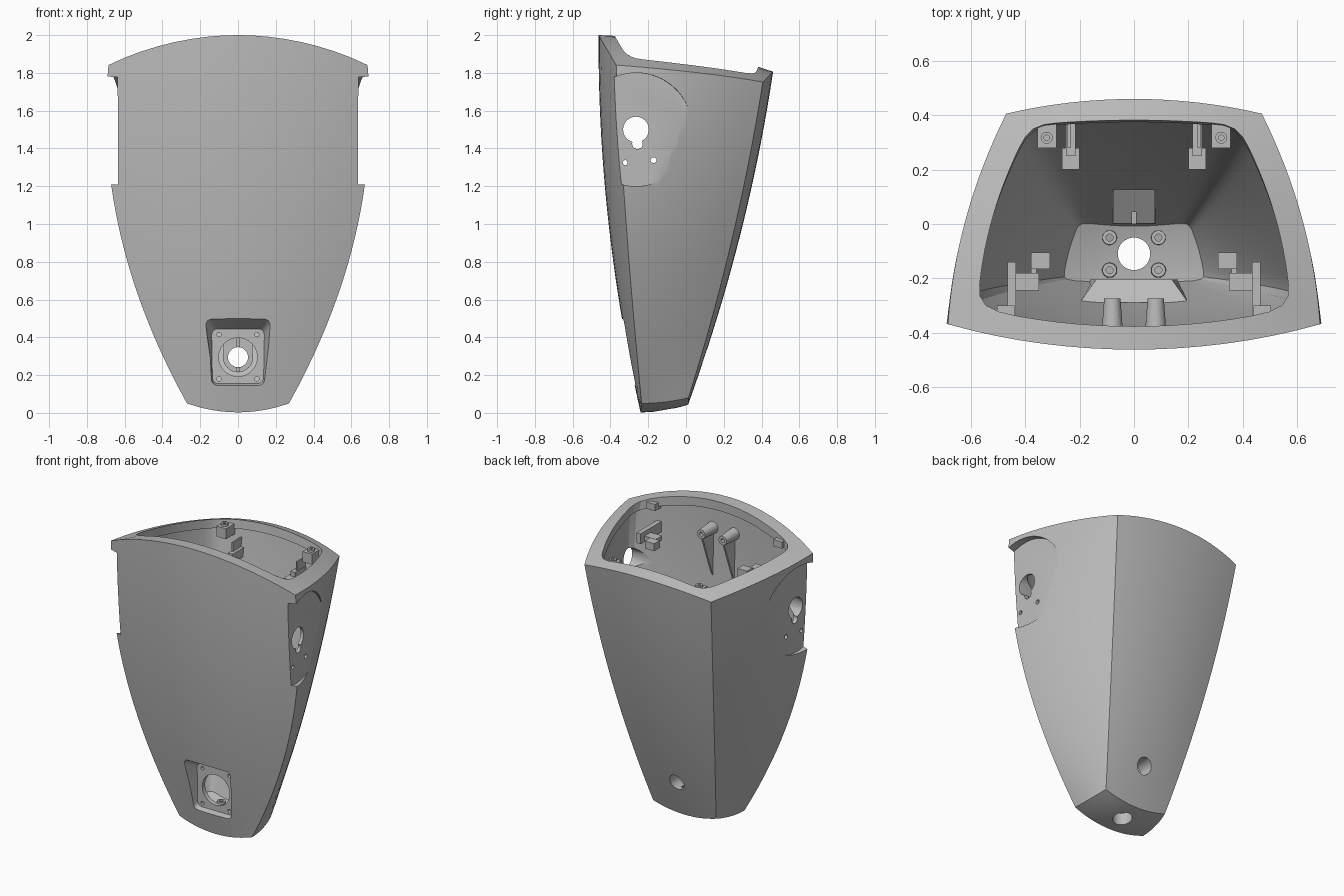
import bpy, bmesh, math
from mathutils import Vector, Matrix

cube = bpy.data.objects.get("Cube")
if cube:
    bpy.data.objects.remove(cube)

grey = bpy.data.materials.new("satin grey")
grey.use_nodes = True
GREY = (0.5, 0.5, 0.5, 1)
grey.diffuse_color = GREY
grey.node_tree.nodes["Principled BSDF"].inputs["Base Color"].default_value = GREY


def finish(name, bm):
    bmesh.ops.recalc_face_normals(bm, faces=bm.faces)
    me = bpy.data.meshes.new(name)
    bm.to_mesh(me)
    bm.free()
    ob = bpy.data.objects.new(name, me)
    bpy.context.collection.objects.link(ob)
    me.materials.append(grey)
    return ob


def box(name, lo, hi):
    bm = bmesh.new()
    size = Vector(hi) - Vector(lo)
    mid = (Vector(hi) + Vector(lo)) / 2
    bmesh.ops.create_cube(bm, size=1, matrix=Matrix.Translation(mid) @ Matrix.Diagonal((*size, 1)))
    return finish(name, bm)


def pair(name, lo, hi):
    box("left_" + name, lo, hi)
    box("right_" + name, (-hi[0], lo[1], lo[2]), (-lo[0], hi[1], hi[2]))


def rod(name, a, b, r, r2=None, n=40):
    a, b = Vector(a), Vector(b)
    turn = (b - a).to_track_quat('Z', 'Y').to_matrix().to_4x4()
    bm = bmesh.new()
    bmesh.ops.create_cone(bm, cap_ends=True, segments=n, radius1=r, radius2=r2 or r,
                          depth=(b - a).length, matrix=Matrix.Translation((a + b) / 2) @ turn)
    return finish(name, bm)


def loft(name, first, second, round_r=0):
    """Solid between two matching outlines, with its long edges rounded."""
    bm = bmesh.new()
    a = [bm.verts.new(p) for p in first]
    b = [bm.verts.new(p) for p in second]
    bm.faces.new(a)
    bm.faces.new(b)
    n = len(a)
    for i in range(n):
        bm.faces.new((a[i], a[(i + 1) % n], b[(i + 1) % n], b[i]))
    if round_r:
        long_edges = [e for e in bm.edges if (e.verts[0] in a) != (e.verts[1] in a)]
        bmesh.ops.bevel(bm, geom=long_edges, offset=round_r, segments=5, profile=0.5, affect='EDGES')
    return finish(name, bm)


def combine(target, other, operation):
    other.hide_render = True
    m = target.modifiers.new("cut", 'BOOLEAN')
    m.operation, m.object, m.solver = operation, other, 'EXACT'
    bpy.context.view_layer.objects.active = target
    bpy.ops.object.modifier_apply(modifier=m.name)
    bpy.data.objects.remove(other)


def curve(z, p, q, r):
    """Parabola through three (z, value) points."""
    s = (q[1] - p[1]) / (q[0] - p[0])
    t = (r[1] - q[1]) / (r[0] - q[0])
    return p[1] + s * (z - p[0]) + (t - s) / (r[0] - p[0]) * (z - p[0]) * (z - q[0])


# Body shape: top and bottom cuts, and the plan outline at each height
def top_z(x, y):
    d = max(0, y + 0.4)
    return 2.0 - 0.1 * d - 0.145 * d * d - 0.33 * x * x


def bottom_z(x, y):
    return 0.003 + 0.65 * max(0, y + 0.24) ** 2 + 0.65 * x * x


# Insets from the outer skin: side base, side growth, end base, end growth
SKIN, WALL, LIP = (0, 0, 0, 0), (0.05, 0.012, 0.045, 0.008), (0.05, 0.03, 0.045, 0.02)


def outline(side, u, z, inset):
    ox, oy = inset[0] + inset[1] * z, inset[2] + inset[3] * z
    xf = curve(z, (0.05, 0.27), (1, 0.635), (1.85, 0.685)) - ox
    xb = curve(z, (0.085, 0.235), (0.8, 0.36), (1.74, 0.47)) - 0.9 * ox
    yf = curve(z, (0, -0.24), (0.8, -0.385), (2, -0.463)) + oy
    yfc = curve(z, (0.05, -0.235), (0.6, -0.285), (1.85, -0.37)) + 0.75 * oy
    yb = curve(z, (0.04, 0.01), (0.8, 0.25), (1.8, 0.46)) - oy
    ybc = curve(z, (0.085, 0.015), (0.8, 0.215), (1.74, 0.405)) - 0.6 * oy
    k = 2 * u - 1
    bulge = (0.008 + 0.016 * z) * 4 * u * (1 - u)
    if side == 0:
        return k * xf, yf + (yfc - yf) * k * k
    if side == 2:
        return -k * xb, yb + (ybc - yb) * k * k
    if side == 3:
        u = 1 - u
    x, y = xf + (xb - xf) * u + bulge, yfc + (ybc - yfc) * u
    return (x, y) if side == 1 else (-x, y)


STEPS, LEVELS, FLOOR, LIP_H = 16, 26, 0.08, 0.06


def ring(t, inset, lift=0, drop=0, smooth=0):
    pts = []
    for side in range(4):
        for i in range(STEPS):
            z = 2 * t
            for _ in range(12):
                x, y = outline(side, i / STEPS, z, inset)
                lo = bottom_z(x, y) + lift
                z = lo + (top_z(x, y) - drop - lo) * t
            pts.append(Vector((x, y, z)))
    for _ in range(smooth):
        pts = [(pts[i - 1] + 2 * p + pts[(i + 1) % len(pts)]) / 4 for i, p in enumerate(pts)]
    return pts


def floor_rings(edge, lift):
    mid = sum(edge, Vector()) / len(edge)
    rows = []
    for s in (0.8, 0.6, 0.4, 0.2):
        row = [mid + (p - mid) * s for p in edge]
        rows.append([Vector((p.x, p.y, bottom_z(p.x, p.y) + lift)) for p in row])
    return rows


# Hollow body: outer wall, overhanging rim lip, inner wall
outer = [ring(i / LEVELS, SKIN) for i in range(LEVELS + 1)]
lip = [ring(1, LIP, drop=d, smooth=2) for d in (0, LIP_H)]
inner = [ring(1 - i / LEVELS, WALL, FLOOR, LIP_H, 2) for i in range(LEVELS + 1)]
rows = floor_rings(outer[0], 0)[::-1] + outer + lip + inner + floor_rings(inner[-1], FLOOR)
bm = bmesh.new()
grid = [[bm.verts.new(p) for p in row] for row in rows]
n = STEPS * 4
for a, b in zip(grid, grid[1:]):
    for i in range(n):
        bm.faces.new((a[i], a[(i + 1) % n], b[(i + 1) % n], b[i]))
bm.faces.new(grid[0])
bm.faces.new(grid[-1])
body = finish("body_shell", bm)

# Thickened seat behind the front socket
HZ = 0.295
seat = loft("socket_seat",
            [(-.2, -.29, .53), (.2, -.29, .53), (.17, -.235, .09), (-.17, -.235, .09)],
            [(-.14, -.205, .475), (.14, -.205, .475), (.16, -.205, .09), (-.16, -.205, .09)])
combine(body, seat, 'UNION')

# Rear tube with a slotted hump rising up the back wall
tube = rod("rear_tube", (0, 0, HZ), (0, 0.075, HZ), 0.08)
for v in tube.data.vertices:
    if v.co.y > 0.04:
        v.co.y += 0.33 * (v.co.z - HZ)
combine(body, tube, 'UNION')
hump = [(0.002, .3), (0.002, .46), (0.15, .56), (0.07, .3)]
combine(body, loft("tube_hump", [(-.077, *p) for p in hump], [(.077, *p) for p in hump]), 'UNION')

# Front socket recess with bore and screw holes, rear bore and floor hole
socket = loft("socket_cut",
              [(-.185, -.36, .51), (.185, -.36, .51), (.15, -.36, .12), (-.15, -.36, .12)],
              [(-.14, -.235, .445), (.14, -.235, .445), (.135, -.235, .155), (-.135, -.235, .155)], 0.03)
cuts = [socket,
        rod("front_bore", (0, -.3, HZ), (0, -.15, HZ), 0.102),
        rod("rear_bore", (0, -.1, HZ), (0, .5, HZ), 0.053),
        box("tube_slot", (-.007, -.03, HZ - .075), (.007, .045, .7)),
        rod("floor_hole", (0, -.11, -.2), (0, -.11, .17), 0.06)]
for x in (-.1, .1):
    for z in (.18, .415):
        cuts.append(rod("screw_hole", (x, -.3, z), (x, -.15, z), 0.012, n=16))

# Slightly canted side pads with keyhole and pin holes
for s in (-1, 1):
    cuts.append(rod("side_pad", (s * .63, -.265, 1.5), (s, -.243, 1.5), 0.3, n=96))
    for y, z, r in ((-.265, 1.5, .068), (-.257, 1.425, .028), (-.322, 1.325, .013), (-.172, 1.338, .015)):
        cuts.append(rod("pad_hole", (s * .4, y, z), (s * .9, y, z), r, n=32))
for c in cuts:
    combine(body, c, 'DIFFERENCE')
bpy.ops.object.select_all(action='DESELECT')
body.select_set(True)
bpy.context.view_layer.objects.active = body
bpy.ops.object.shade_smooth_by_angle(angle=math.radians(25))

# Hollow screw bosses on the floor
for x in (-.09, .09):
    for y in (-.17, -.05):
        boss = rod("floor_boss", (x, y, .05), (x, y, .13), 0.03, 0.026, 24)
        combine(boss, rod("boss_hole", (x, y, .09), (x, y, .2), 0.013, n=16), 'DIFFERENCE')

# Front wall pins with gussets
for s in (-1, 1):
    x = s * .08
    pin = rod("front_pin", (x, -.41, 1.8), (x, -.275, 1.8), 0.04, 0.03, 28)
    combine(pin, rod("pin_hole", (x, -.31, 1.8), (x, -.2, 1.8), 0.013, n=16), 'DIFFERENCE')
    tri = [(-.41, 1.8), (-.28, 1.78), (-.395, 1.47)]
    loft("pin_gusset", [(x - .006, *p) for p in tri], [(x + .006, *p) for p in tri])

# Side brackets, clips and rim tabs
pair("bracket_strip", (.435, -.375, 1.69), (.467, -.14, 1.76))
pair("bracket_arm", (.35, -.245, 1.7), (.44, -.18, 1.73))
pair("bracket_clip", (.31, -.165, 1.69), (.38, -.105, 1.74))
pair("clip_link", (.36, -.2, 1.7), (.38, -.15, 1.72))
pair("front_rim_tab", (.44, -.36, 1.85), (.505, -.3, 1.895))

# Rear pads and hooks
pair("rear_pad", (.285, .28, 1.71), (.355, .375, 1.78))
pair("rear_hook", (.2, .2, 1.58), (.265, .28, 1.61))
pair("hook_stem", (.215, .25, 1.58), (.25, .385, 1.64))
pair("hook_rib", (.235, .28, 1.58), (.245, .385, 1.7))
for s in (-1, 1):
    stud = rod("rear_stud", (s * .322, .318, 1.77), (s * .322, .318, 1.795), 0.022, n=20)
    combine(stud, rod("stud_hole", (s * .322, .318, 1.782), (s * .322, .318, 1.9), 0.01, n=12), 'DIFFERENCE')
